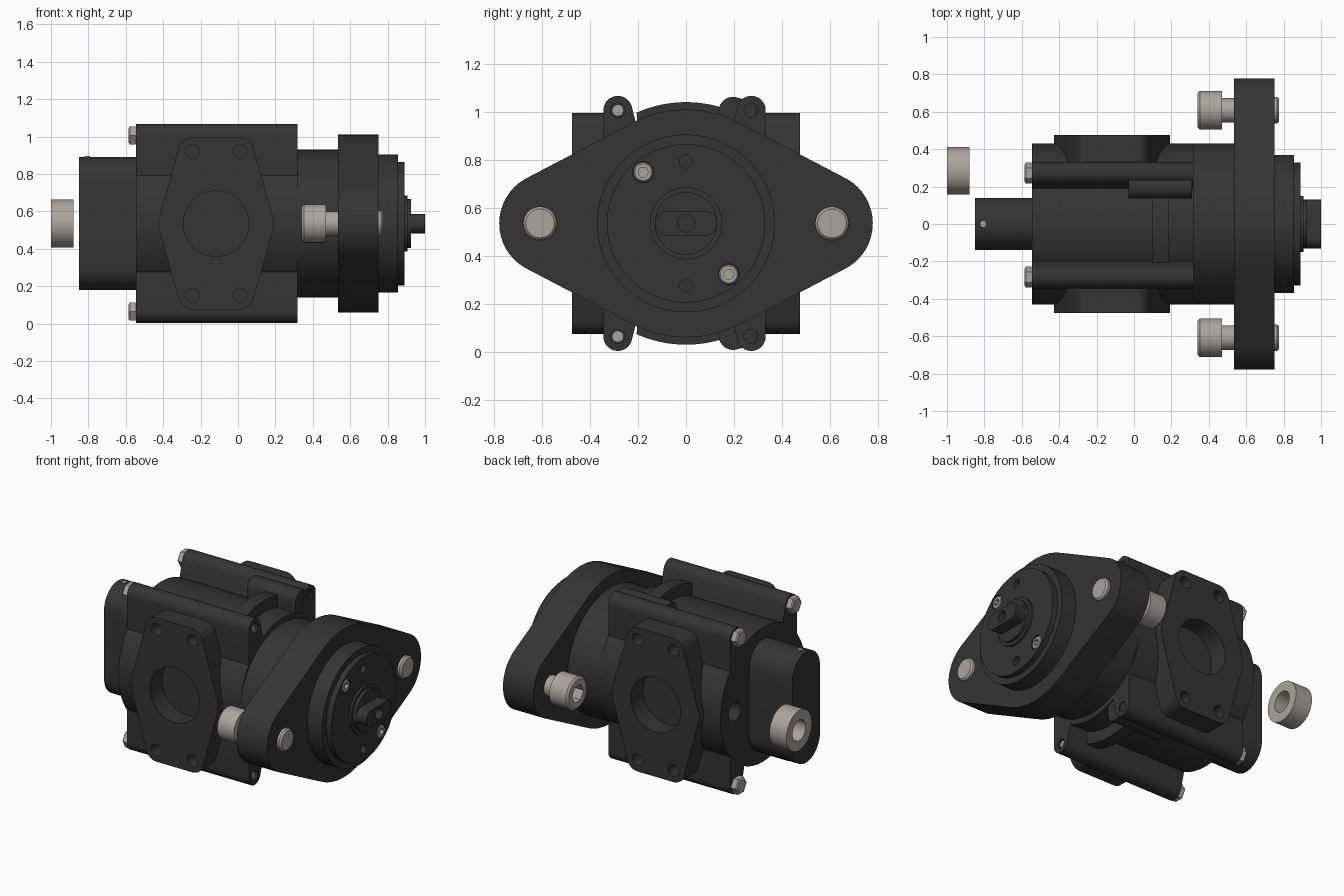
import bpy, bmesh
from math import sin, cos, pi, radians
from mathutils import Vector
from mathutils.geometry import convex_hull_2d

old = bpy.data.objects.get("Cube")
if old:
    bpy.data.objects.remove(old, do_unlink=True)

AXIS = 0.535  # height of the drive axis


def material(name, rgb):
    m = bpy.data.materials.new(name)
    m.use_nodes = True
    m.diffuse_color = (*rgb, 1)
    m.node_tree.nodes["Principled BSDF"].inputs["Base Color"].default_value = (*rgb, 1)
    return m


DARK = material("dark_cast_metal", (0.035, 0.035, 0.035))
STEEL = material("bare_steel", (0.41, 0.37, 0.34))


def finish(name, bm, mat):
    bmesh.ops.remove_doubles(bm, verts=bm.verts, dist=1e-5)
    bmesh.ops.recalc_face_normals(bm, faces=bm.faces)
    me = bpy.data.meshes.new(name)
    bm.to_mesh(me)
    bm.free()
    ob = bpy.data.objects.new(name, me)
    bpy.context.collection.objects.link(ob)
    me.materials.append(mat)
    return ob


def circle(u, v, r, n=48):
    return [Vector((u + r * cos(2 * pi * i / n), v + r * sin(2 * pi * i / n))) for i in range(n)]


def hull(*discs):
    """Outline wrapped tightly round several discs (u, v, r)."""
    pts = [p for d in discs for p in circle(*d)]
    return [pts[i] for i in convex_hull_2d(pts)]


def prism(name, outline, axis, a, b, mat=DARK):
    """Extrude an outline along x (outline in y,z) or y (outline in x,z)."""
    bm = bmesh.new()
    place = (lambda p, t: (t, p[0], p[1])) if axis == "x" else (lambda p, t: (p[0], t, p[1]))
    ends = [[bm.verts.new(place(p, t)) for p in outline] for t in (a, b)]
    for ring in ends:
        bm.faces.new(ring)
    n = len(outline)
    for i in range(n):
        j = (i + 1) % n
        bm.faces.new((ends[0][i], ends[0][j], ends[1][j], ends[1][i]))
    return finish(name, bm, mat)


def turned(name, profile, y=0, z=AXIS, mat=DARK, n=64):
    """Revolve (x, radius) steps about an axis parallel to x."""
    bm = bmesh.new()
    rings = [[bm.verts.new((x, y + p.x, z + p.y)) for p in circle(0, 0, r, n)] for x, r in profile]
    for lo, hi in zip(rings, rings[1:]):
        for i in range(n):
            j = (i + 1) % n
            bm.faces.new((lo[i], lo[j], hi[j], hi[i]))
    bm.faces.new(rings[0])
    bm.faces.new(rings[-1])
    return finish(name, bm, mat)


def cut(ob, cutters):
    for c in cutters:
        mod = ob.modifiers.new("cut", "BOOLEAN")
        mod.operation, mod.solver, mod.object = "DIFFERENCE", "EXACT", c
    bpy.context.view_layer.update()
    mesh = bpy.data.meshes.new_from_object(ob.evaluated_get(bpy.context.evaluated_depsgraph_get()))
    ob.modifiers.clear()
    ob.data = mesh


def drop(cutters):
    for c in cutters:
        bpy.data.objects.remove(c, do_unlink=True)


def bore(axis, u, v, r, a, b, n=32):
    return prism("cutter", circle(u, v, r, n), axis, a, b)


# Main housing, neck and rear cover
body = prism("pump_body", circle(0, AXIS, 0.43, 96), "x", -0.545, 0.317)
neck = turned("neck", [(0.30, 0.395), (0.54, 0.395)])
for v in neck.data.vertices:
    v.co.y *= 1.09
cover = prism("rear_cover", hull((0, AXIS - 0.215, 0.14), (0, AXIS + 0.215, 0.14)), "x", -0.85, -0.54)
turned("cover_pin", [(-0.82, 0.014), (-0.79, 0.014)], 0, 0).rotation_euler = (0, 0, 0)
drop([bpy.data.objects["cover_pin"]])
pin = bmesh.new()
bmesh.ops.create_cone(pin, cap_ends=True, segments=24, radius1=0.016, radius2=0.016, depth=0.03)
bmesh.ops.translate(pin, verts=pin.verts, vec=(-0.806, 0, AXIS + 0.345))
finish("cover_pin", pin, STEEL)

side_bore = bore("x", 0.285, AXIS, 0.06, -0.6, -0.45)
cut(body, [side_bore])
drop([side_bore])

# Raised ribs over the top and under the bottom
arc = [Vector((0.505 * sin(radians(a)), 0.505 * cos(radians(a)))) for a in range(-24, 25, 2)]
for word, s in (("upper", 1), ("lower", -1)):
    outline = [(p.x, AXIS + s * p.y) for p in arc] + [(0.2, AXIS + s * 0.3), (-0.2, AXIS + s * 0.3)]
    prism(word + "_rib", outline, "x", 0.10, 0.185)

# Through-bolt bosses with bolts
for end, s in (("upper", 1), ("lower", -1)):
    for side, y in (("front", -0.284), ("back", 0.272)):
        name = end + "_" + side
        z = AXIS + s * 0.471
        inner = y * 0.87
        boss = prism(name + "_boss", hull((y, z, 0.06), (y, AXIS + s * 0.26, 0.06),
                                          (inner, AXIS + s * 0.33, 0.06)), "x", -0.545, 0.317)
        hole = bore("x", y, z, 0.03, 0.24, 0.4)
        cut(boss, [hole])
        drop([hole])
        prism(name + "_bolt_tip", circle(y, z, 0.024, 24), "x", 0.23, 0.30, STEEL)
        turned(name + "_bolt_head", [(-0.585, 0.046), (-0.578, 0.056), (-0.55, 0.056), (-0.54, 0.05)],
               y, z, STEEL, 6)
    prism(end + "_side_boss", hull((0.196, AXIS + s * 0.467, 0.06), (0.196, AXIS + s * 0.3, 0.06),
                                   (0.25, AXIS + s * 0.467, 0.045)), "x", -0.03, 0.31)

# Port pads on front and back
PX = -0.117
for side, s in (("front", -1), ("back", 1)):
    corners = [(PX + i * 0.127, AXIS + j * 0.385) for i in (-1, 1) for j in (-1, 1)]
    outline = hull(*[(u, v, 0.075) for u, v in corners], (PX - 0.21, AXIS, 0.1), (PX + 0.21, AXIS, 0.1))
    pad = prism(side + "_port_pad", outline, "y", s * 0.3, s * 0.475)
    port = bore("y", PX, AXIS, 0.175, s * 0.35, s * 0.6, 64)
    holes = [bore("y", u, v, 0.037, s * 0.39, s * 0.6) for u, v in corners]
    cut(pad, [port] + holes)
    cut(body, [port])
    drop([port] + holes)

# Mounting flange and its stepped hub
prism("mounting_flange", hull((0, AXIS, 0.475), (-0.565, AXIS, 0.213), (0.565, AXIS, 0.213)),
      "x", 0.535, 0.75)
hub = turned("flange_hub", [(0.74, 0.37), (0.855, 0.37), (0.855, 0.33), (0.89, 0.33)], n=96)
screws = [(-0.178, AXIS + 0.213), (0.178, AXIS - 0.213)]
holes = [bore("x", 0, AXIS + s * 0.258, 0.027, 0.83, 0.95) for s in (-1, 1)]
holes += [bore("x", y, z, 0.044, 0.86, 0.95) for y, z in screws]
cut(hub, holes)
drop(holes)
for i, (y, z) in enumerate(screws):
    screw = turned("hub_screw_%d" % (i + 1), [(0.85, 0.041), (0.883, 0.041), (0.89, 0.035)], y, z, STEEL, 32)
    socket = bore("x", y, z, 0.022, 0.87, 0.95, 6)
    cut(screw, [socket])
    drop([socket])

# Shaft collar and flat drive tang
turned("shaft_collar", [(0.88, 0.15), (0.905, 0.15), (0.905, 0.13), (0.925, 0.13)])
tang = prism("drive_tang", hull((-0.078, AXIS, 0.052), (0.078, AXIS, 0.052)), "x", 0.9, 1.0)
centre = bore("x", 0, AXIS, 0.036, 0.95, 1.1)
cut(tang, [centre])
drop([centre])

# Flange bolts with socket heads
for side, y in (("front", -0.608), ("back", 0.608)):
    bolt = turned(side + "_flange_bolt",
                  [(0.34, 0.09), (0.352, 0.103), (0.47, 0.103), (0.47, 0.065), (0.74, 0.065),
                   (0.74, 0.07), (0.765, 0.07), (0.776, 0.06)], y, AXIS, STEEL)
    socket = bore("x", y, AXIS, 0.058, 0.3, 0.42, 6)
    cut(bolt, [socket])
    drop([socket])

# Loose port plug ring behind the housing
ring = prism("plug_ring", circle(0.285, AXIS, 0.128, 64), "x", -1.0, -0.88, STEEL)
opening = bore("x", 0.285, AXIS, 0.066, -1.1, -0.8, 48)
cut(ring, [opening])
drop([opening])

# Smooth round surfaces while keeping edges crisp
for ob in bpy.context.collection.objects:
    if ob.type == "MESH":
        ob.select_set(True)
        bpy.context.view_layer.objects.active = ob
bpy.ops.object.shade_smooth_by_angle(angle=radians(30))
